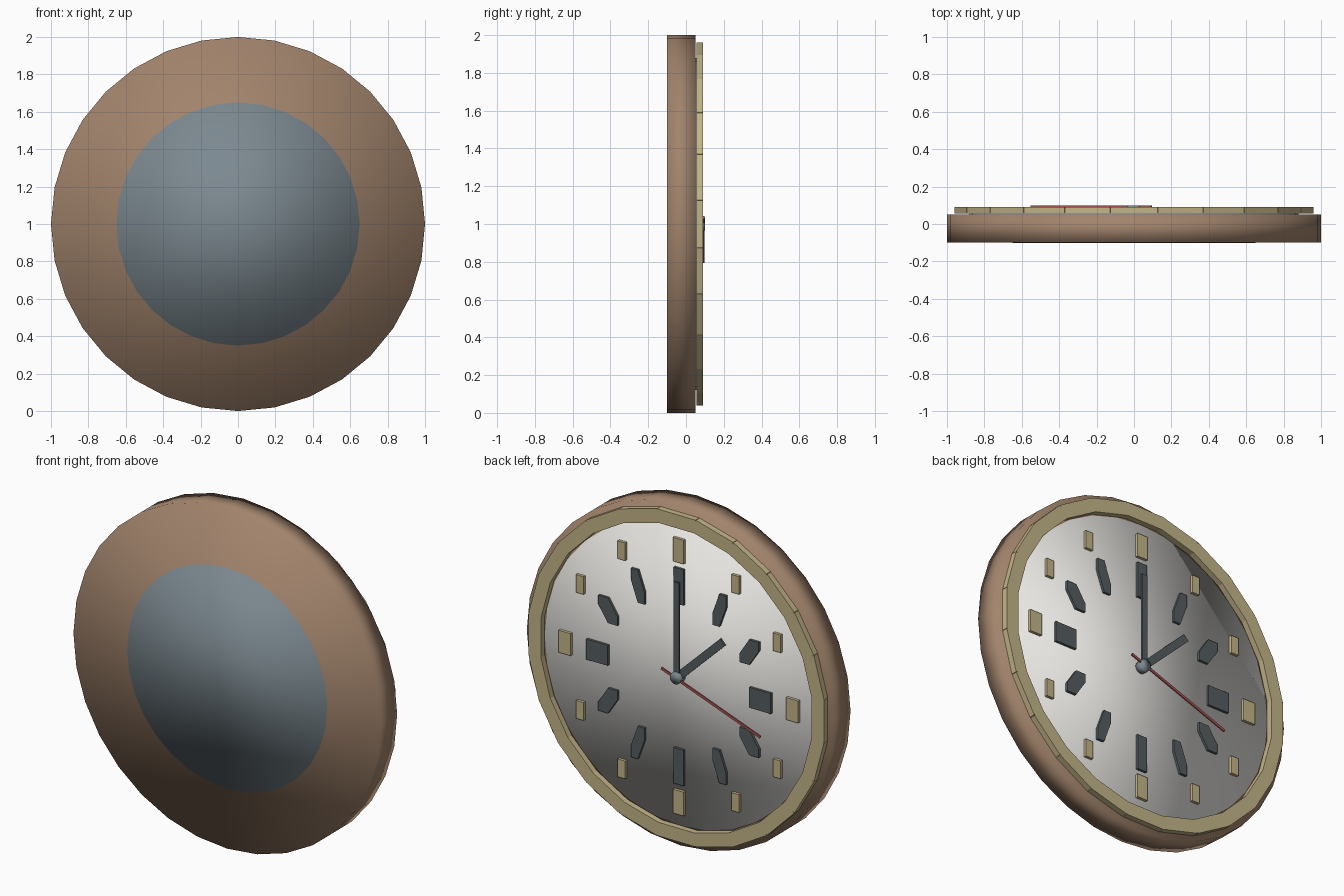
import bpy, bmesh
from math import sin, cos, radians, sqrt
from mathutils import Matrix, Vector

if "Cube" in bpy.data.objects:
    bpy.data.objects.remove(bpy.data.objects["Cube"])

def material(name, rgb):
    m = bpy.data.materials.new(name)
    m.diffuse_color = (*rgb, 1)
    m.use_nodes = True
    m.node_tree.nodes["Principled BSDF"].inputs["Base Color"].default_value = m.diffuse_color
    return m

WOOD = material("wood", (0.36, 0.23, 0.15))
BRASS = material("brass", (0.55, 0.46, 0.25))
CREAM = material("cream", (0.80, 0.79, 0.76))
DARK = material("dark", (0.09, 0.11, 0.12))
STEEL = material("blue_grey", (0.20, 0.25, 0.28))
RED = material("red", (0.40, 0.09, 0.08))
CENTRE = Vector((0, 0, 1))

def prism(name, outline, y0, y1, mat, smooth=False):
    """Extrude an (x, z) outline, relative to the clock centre, from y0 to y1."""
    bm = bmesh.new()
    face = bm.faces.new([bm.verts.new((x, y0, z + 1)) for x, z in outline])
    ext = bmesh.ops.extrude_face_region(bm, geom=[face])
    for v in ext["geom"]:
        if isinstance(v, bmesh.types.BMVert):
            v.co.y = y1
    bmesh.ops.recalc_face_normals(bm, faces=bm.faces)
    me = bpy.data.meshes.new(name)
    bm.to_mesh(me)
    bm.free()
    me.materials.append(mat)
    for p in me.polygons:
        p.use_smooth = smooth
    ob = bpy.data.objects.new(name, me)
    bpy.context.collection.objects.link(ob)
    return ob

def circle(r, n=32):
    return [(r * sin(radians(360 * i / n)), r * cos(radians(360 * i / n))) for i in range(n)]

def radial_bar(name, angle, r0, r1, width, y0, y1, mat):
    """Bar along a clock angle; the dial faces +y so clockwise runs to -x."""
    a = radians(angle)
    d, t = Vector((-sin(a), cos(a))), Vector((cos(a), sin(a)))
    pts = [d * r0 - t * width / 2, d * r0 + t * width / 2,
           d * r1 + t * width / 2, d * r1 - t * width / 2]
    return prism(name, [tuple(p) for p in pts], y0, y1, mat)

# round case and dial discs
prism("case", circle(1.0), -0.1, 0.05, WOOD, True)
prism("dial", circle(0.88), -0.099, 0.055, CREAM, True)
prism("inner_disc", circle(0.65), -0.101, 0.05, STEEL, True)

# bezel made from 24 straight blocks
for i in range(24):
    radial_bar(f"bezel_block_{i + 1}", i * 15, 0.88, 0.96, 0.25, 0.055, 0.09, BRASS)

# hour markers: outer brass plates and inner dark plates
for hour in range(1, 13):
    a = radians(hour * 30)
    s, c = sin(a), cos(a)
    major = hour % 3 == 0

    w, h = (0.07 + 0.01 * abs(s), 0.14 - 0.01 * abs(s)) if major else (0.05, 0.105)
    x, z = -0.74 * s, 0.74 * c
    prism(f"brass_marker_{hour}",
          [(x + i * w / 2, z + j * h / 2) for i, j in ((-1, -1), (1, -1), (1, 1), (-1, 1))],
          0.05, 0.072, BRASS)

    w = sqrt((0.065 * c) ** 2 + (0.14 * s) ** 2)
    h = sqrt((0.21 * c) ** 2 + (0.12 * s) ** 2)
    if major:
        shape = [(-1, -1), (1, -1), (1, 1), (-1, 1)]
    else:
        # corners away from the radial direction are cut off
        shape = [(1, 1), (0, 1), (-1, -0.3), (-1, -1), (0, -1), (1, 0.3)]
        if s * c > 0:
            shape = [(-i, j) for i, j in shape]
    x, z = -0.53 * s, 0.53 * c
    prism(f"dark_marker_{hour}", [(x + i * w / 2, z + j * h / 2) for i, j in shape],
          0.05, 0.07, DARK)

# hands, stacked towards the viewer
radial_bar("hour_hand", 46, 0, 0.41, 0.045, 0.072, 0.082, DARK)
radial_bar("minute_hand", 0, 0, 0.56, 0.035, 0.08, 0.09, DARK)
radial_bar("second_hand", 110, -0.1, 0.585, 0.015, 0.09, 0.098, RED)

# centre cap
prism("hub", circle(0.035, 16), 0.05, 0.1, STEEL, True)
